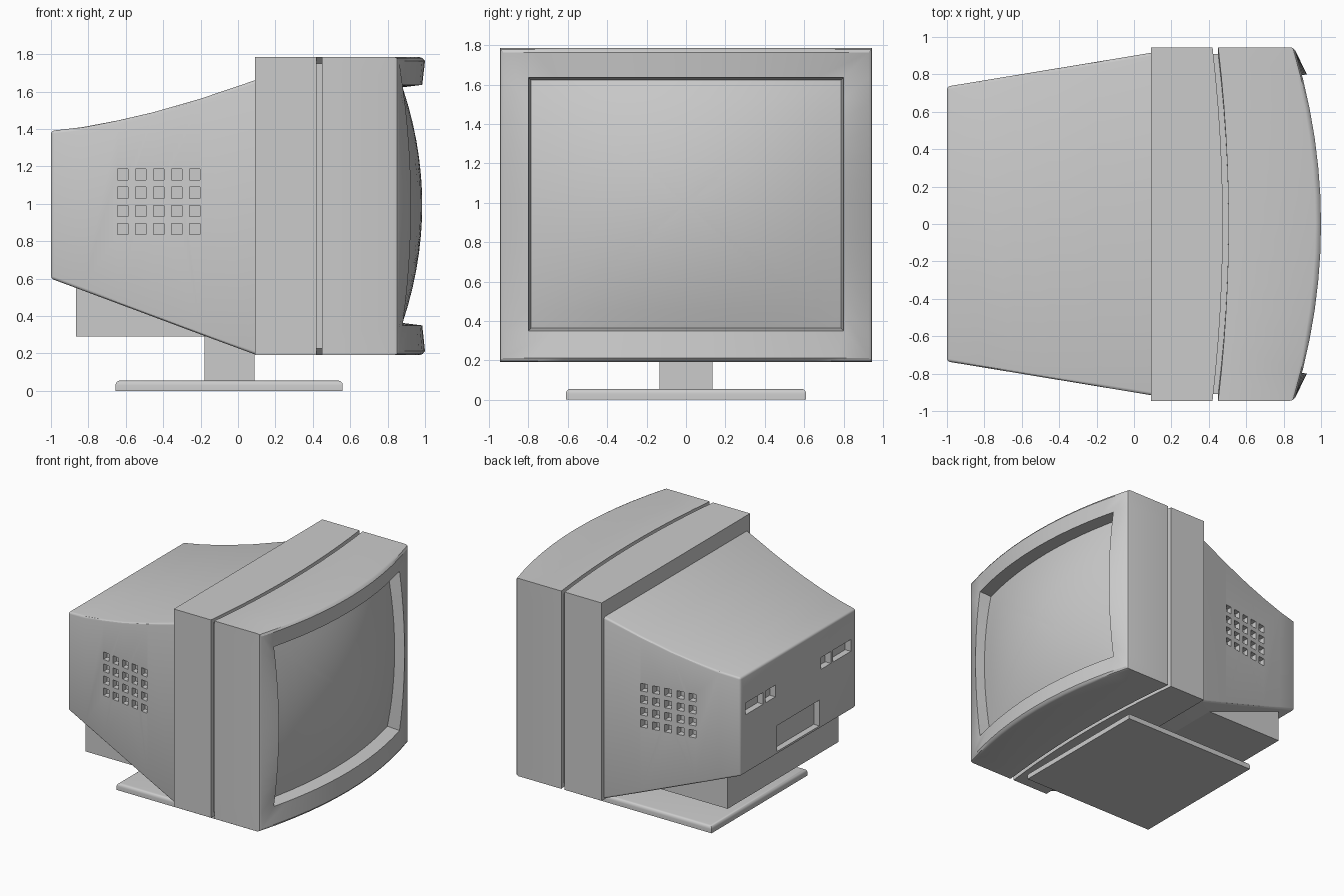
import bpy, bmesh

if "Cube" in bpy.data.objects:
    bpy.data.objects.remove(bpy.data.objects["Cube"])

def make(name, bm, angle=0.6):
    me = bpy.data.meshes.new(name)
    bm.to_mesh(me)
    bm.free()
    ob = bpy.data.objects.new(name, me)
    bpy.context.collection.objects.link(ob)
    if angle:
        smooth(ob, angle)
    return ob

def smooth(ob, angle):
    bpy.ops.object.select_all(action='DESELECT')
    ob.select_set(True)
    bpy.context.view_layer.objects.active = ob
    bpy.ops.object.shade_smooth_by_angle(angle=angle)

def ring(hy, hz, zc, f, n=12):
    """Rectangular loop around the x axis; f(u, v) gives x for u, v in -1..1."""
    pts = []
    for (u0, v0), (u1, v1) in (((-1, -1), (1, -1)), ((1, -1), (1, 1)),
                               ((1, 1), (-1, 1)), ((-1, 1), (-1, -1))):
        for i in range(n):
            t = i / n
            u, v = u0 + (u1 - u0) * t, v0 + (v1 - v0) * t
            pts.append((f(u, v), u * hy, zc + v * hz))
    return pts

def loft(name, rings, cap_start=False, cap_end=False, angle=0.6):
    bm = bmesh.new()
    loops = [[bm.verts.new(p) for p in r] for r in rings]
    n = len(rings[0])
    for a, b in zip(loops, loops[1:]):
        for i in range(n):
            j = (i + 1) % n
            bm.faces.new((a[i], a[j], b[j], b[i]))
    if cap_start:
        bm.faces.new(loops[0][::-1])
    if cap_end:
        bm.faces.new(loops[-1])
    bmesh.ops.remove_doubles(bm, verts=bm.verts, dist=1e-4)
    return make(name, bm, angle)

def add_box(bm, x0, x1, y0, y1, z0, z1):
    vs = bmesh.ops.create_cube(bm, size=1)['verts']
    for v in vs:
        v.co = ((x0, x1)[v.co.x > 0], (y0, y1)[v.co.y > 0], (z0, z1)[v.co.z > 0])
    return vs

def box(name, *dims):
    bm = bmesh.new()
    add_box(bm, *dims)
    return make(name, bm, None)

def bow(edge, rise):
    return lambda u, v: edge + rise * (1 - u * u)

HY, HZ, ZC = 0.945, 0.797, 0.988      # outer casing
SY, SZ, SC = 0.80, 0.643, 0.993       # screen opening
IN = 0.035                            # seam depth

# rear half of the casing frame, seam, front bezel
rear_rim, front_rim = bow(0.42, 0.055), bow(0.45, 0.055)
loft("rear_frame", [ring(HY, HZ, ZC, lambda u, v: 0.09),
                    ring(HY, HZ, ZC, rear_rim),
                    ring(HY - IN, HZ - IN, ZC, rear_rim)], cap_start=True)
loft("seam_core", [ring(HY - IN, HZ - IN, ZC, rear_rim),
                   ring(HY - IN, HZ - IN, ZC, front_rim)])

def glass(u, v):
    return 0.985 - 0.105 * v * v - 0.14 * u * u + 0.04 * u * u * v * v

def lip(u, v):
    return 0.88 + 0.105 * (1 - u * u) + 0.045 * (1 - v * v)

loft("front_bezel", [ring(HY - IN, HZ - IN, ZC, front_rim),
                     ring(HY, HZ, ZC, front_rim),
                     ring(HY, HZ, ZC, bow(0.835, 0.135)),
                     ring(HY - 0.004, HZ - 0.006, ZC, bow(0.85, 0.137)),
                     ring(HY - 0.018, HZ - 0.022, ZC, bow(0.862, 0.138)),
                     ring(SY, SZ, SC, lip),
                     ring(SY - 0.012, SZ - 0.013, SC, glass)])

# bulging glass
loft("screen", [ring((SY - 0.012) * t, (SZ - 0.013) * t, SC,
                     lambda u, v, t=t: glass(u * t, v * t))
                for t in (1, 0.85, 0.7, 0.55, 0.4, 0.25, 0.12, 0)])

# tapered rear shell with concave top
def half_width(x):
    return 0.735 + (x + 1) * 0.165

def section(x, z1):
    z0 = max(0.6 - (x + 1) * 0.373, 0.195)
    return ring(half_width(x), (z1 - z0) / 2, (z1 + z0) / 2, lambda u, v: x, 1)

shell = loft("rear_shell", [section(x, z) for x, z in (
    (-1, 1.39), (-0.83, 1.41), (-0.64, 1.446), (-0.45, 1.49),
    (-0.2, 1.562), (0.09, 1.66), (0.15, 1.68))], True, True, None)

# vent holes on both sides and sockets in the back
bm = bmesh.new()
for s in (-1, 1):
    for i in range(5):
        x = -0.615 + i * 0.096
        for j in range(4):
            z = 0.865 + j * 0.097
            w = half_width(x)
            y0, y1 = sorted((s * (w - 0.05), s * (w + 0.05)))
            add_box(bm, x - 0.028, x + 0.028, y0, y1, z - 0.03, z + 0.03)
    for a, b in ((0.29, 0.415), (0.445, 0.67)):
        y0, y1 = sorted((s * a, s * b))
        add_box(bm, -1.1, -0.95, y0, y1, 1.07, 1.165)
add_box(bm, -1.1, -0.95, -0.27, 0.27, 0.622, 0.83)
cutter = make("hole_cutter", bm, None)
cutter.hide_render = True

bev = shell.modifiers.new("edges", 'BEVEL')
bev.width, bev.segments, bev.angle_limit = 0.016, 3, 0.7
cut = shell.modifiers.new("holes", 'BOOLEAN')
cut.object, cut.operation, cut.solver = cutter, 'DIFFERENCE', 'EXACT'
bpy.context.view_layer.objects.active = shell
for m in ("edges", "holes"):
    bpy.ops.object.modifier_apply(modifier=m)
bpy.data.objects.remove(cutter)
smooth(shell, 0.5)

# underside housing, neck and foot
box("lower_housing", -0.865, -0.1, -0.705, 0.705, 0.29, 0.58)
box("neck", -0.18, 0.088, -0.135, 0.135, 0.04, 0.34)
bm = bmesh.new()
add_box(bm, -0.655, 0.56, -0.61, 0.61, 0, 0.055)
top = [e for e in bm.edges if all(v.co.z > 0.05 for v in e.verts)]
bmesh.ops.bevel(bm, geom=top, offset=0.025, segments=4, profile=0.5, affect='EDGES')
make("foot_plate", bm)
